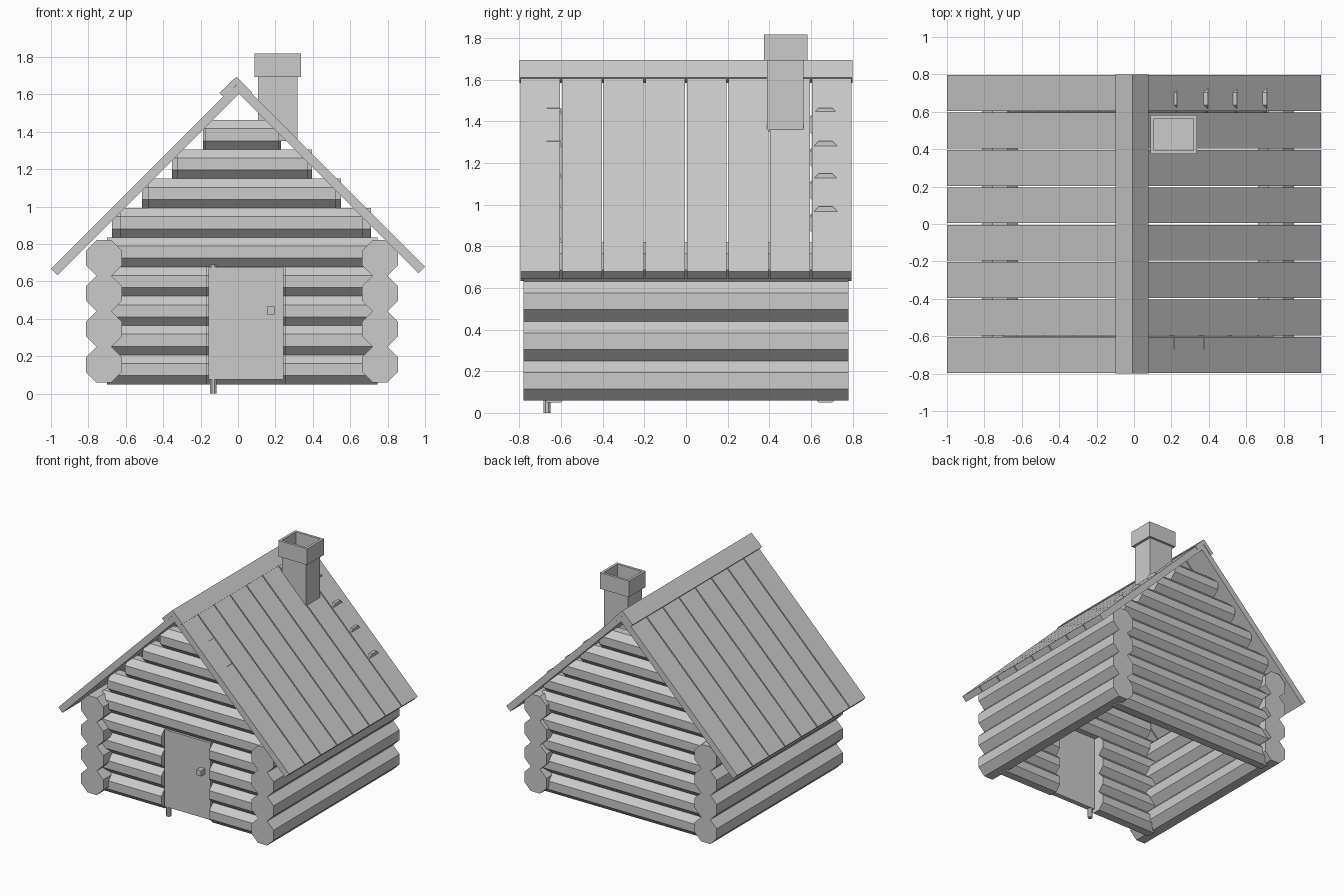
import bpy, bmesh
from math import cos, sin, pi
from mathutils import Vector

if "Cube" in bpy.data.objects:
    bpy.data.objects.remove(bpy.data.objects["Cube"])


def make_object(name, bm):
    bmesh.ops.recalc_face_normals(bm, faces=bm.faces)
    me = bpy.data.meshes.new(name)
    bm.to_mesh(me)
    bm.free()
    ob = bpy.data.objects.new(name, me)
    bpy.context.collection.objects.link(ob)
    return ob


def prism(name, profile, start, end, axis):
    """Extrude a closed 2D profile along x (profile = y,z), y (x,z) or z (x,y)."""
    place = {'x': lambda a, b, t: (t, a, b),
             'y': lambda a, b, t: (a, t, b),
             'z': lambda a, b, t: (a, b, t)}[axis]
    bm = bmesh.new()
    rings = [[bm.verts.new(place(a, b, t)) for a, b in profile] for t in (start, end)]
    n = len(profile)
    for i in range(n):
        j = (i + 1) % n
        bm.faces.new((rings[0][i], rings[0][j], rings[1][j], rings[1][i]))
    for r in rings:
        bm.faces.new(r)
    return make_object(name, bm)


def polygon(cx, cy, apothem, n=8):
    r = apothem / cos(pi / n)
    return [(cx + r * cos((i + .5) * 2 * pi / n), cy + r * sin((i + .5) * 2 * pi / n))
            for i in range(n)]


def box(name, x0, x1, y0, y1, z0, z1):
    return prism(name, [(x0, y0), (x1, y0), (x1, y1), (x0, y1)], z0, z1, 'z')


# Side wall logs, running front to back
for side, x in (("left", -0.717), ("right", 0.759)):
    for i in range(4):
        prism(f"{side}_wall_log_{i}", polygon(x, 0.155 + 0.19 * i, 0.0955), -0.78, 0.78, 'y')

# Front and back wall logs, stepping in towards the gable peak
LOG = 0.157
FULL = (-0.70, 0.745)
front_spans = [FULL, (-0.63, 0.668), (-0.48, 0.524), (-0.326, 0.374), (-0.176, 0.216)]
back_spans = [FULL, (-0.674, 0.71), (-0.513, 0.55), (-0.353, 0.396), (-0.187, 0.23)]
for i in range(9):
    z = 0.05 + LOG * (i + 0.5)
    front = polygon(-0.635, z, LOG / 2)
    back = polygon(0.67, z, LOG / 2)
    if i < 4:   # split around the doorway
        prism(f"front_left_log_{i}", front, FULL[0], -0.165, 'x')
        prism(f"front_right_log_{i}", front, 0.25, FULL[1], 'x')
        prism(f"back_log_{i}", back, *FULL, 'x')
    else:
        prism(f"front_gable_log_{i}", front, *front_spans[i - 4], 'x')
        prism(f"back_gable_log_{i}", back, *back_spans[i - 4], 'x')

# Door with hinge pin and square knob
box("door", -0.158, 0.242, -0.687, -0.647, 0.075, 0.678)
prism("door_hinge_pin", polygon(-0.133, -0.667, 0.017), 0.0, 0.69, 'z')
box("door_knob", 0.155, 0.195, -0.735, -0.68, 0.422, 0.465)

# Roof planks: 8 on each slope
RIDGE_X = -0.008


def sloped_board(name, side, low, run, thick, y0, y1):
    """Board rising at 45 degrees towards the ridge; low = outer lower corner."""
    a = Vector(low)
    up = Vector((-side, 1)) * run
    inward = Vector((-side, -1)) * thick
    prism(name, [tuple(p) for p in (a, a + up, a + up + inward, a + inward)], y0, y1, 'y')


for i in range(8):
    y = -0.70 + 0.2 * i
    sloped_board(f"left_roof_plank_{i}", -1, (-1.0, 0.668), 0.975, 0.035, y - 0.0955, y + 0.0955)
    sloped_board(f"right_roof_plank_{i}", 1, (1.0, 0.678), 0.99, 0.035, y - 0.0955, y + 0.0955)

# Ridge cap: V shaped board pair over the peak
cap = [(RIDGE_X, 1.695), (0.077, 1.61), (0.055, 1.588), (RIDGE_X, 1.651),
       (-0.075, 1.584), (-0.099, 1.608)]
prism("ridge_cap", cap, -0.8, 0.8, 'y')

# Chimney shaft and its hollow top
box("chimney_shaft", 0.107, 0.317, 0.39, 0.565, 1.35, 1.70)
top = box("chimney_top", 0.087, 0.337, 0.375, 0.583, 1.692, 1.818)
bm = bmesh.new()
bm.from_mesh(top.data)
lid = max(bm.faces, key=lambda f: f.calc_center_median().z)
bmesh.ops.inset_region(bm, faces=[lid], thickness=0.027)
bmesh.ops.translate(bm, verts=bmesh.ops.extrude_discrete_faces(bm, faces=[lid])['faces'][0].verts,
                    vec=(0, 0, -0.11))
bm.to_mesh(top.data)
bm.free()
